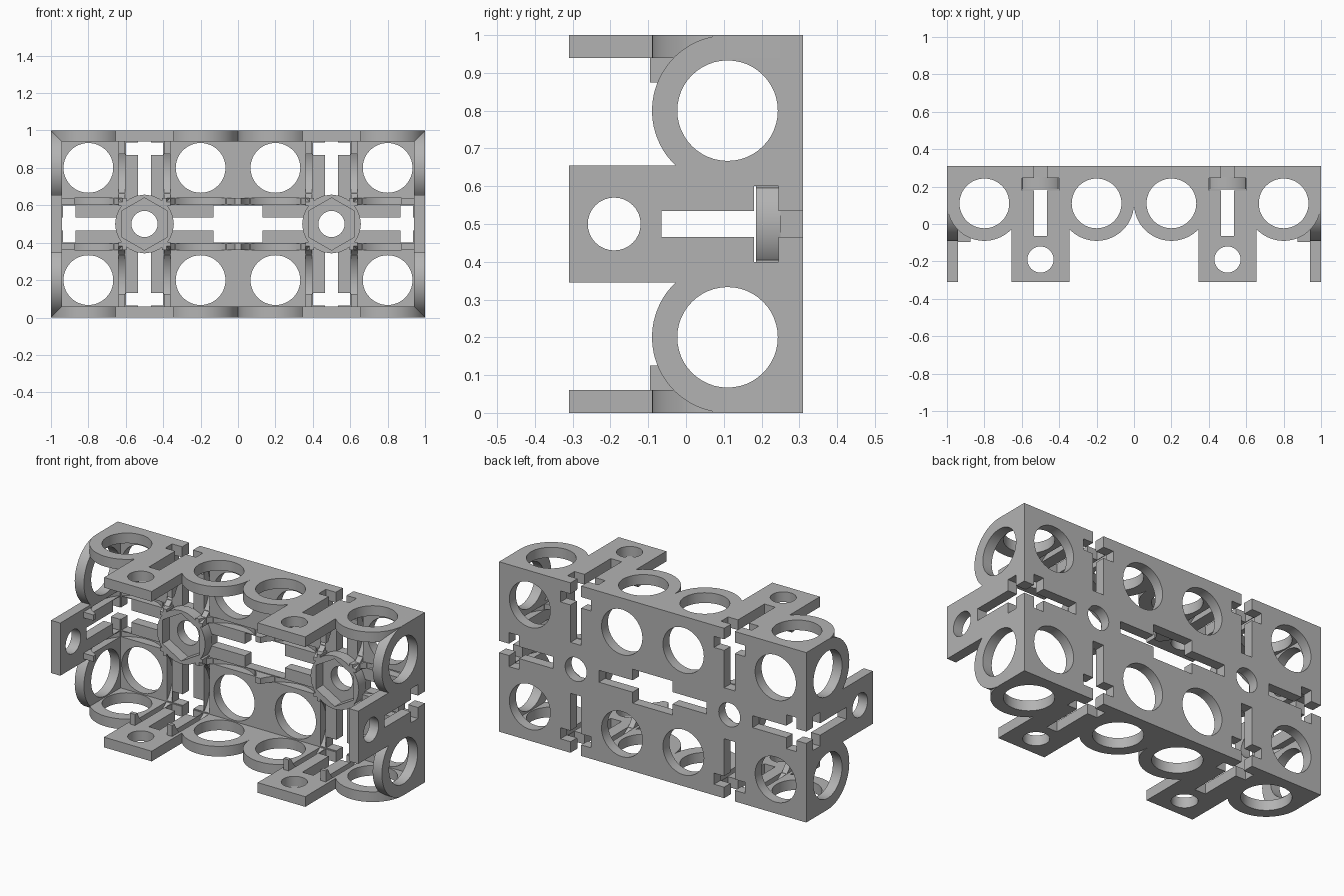
import bpy, bmesh, math
from mathutils import Matrix, Vector

if "Cube" in bpy.data.objects:
    bpy.data.objects.remove(bpy.data.objects["Cube"])

grey = bpy.data.materials.new("light_grey")
grey.use_nodes = True
grey.diffuse_color = (0.45, 0.45, 0.45, 1)
grey.node_tree.nodes["Principled BSDF"].inputs["Base Color"].default_value = (0.45, 0.45, 0.45, 1)

THICK = 0.06
RISE = 0.065          # height of bosses and ribs above the inner surface
RING = 0.2            # outer radius of the corner rings
BAND = (0.104, 0.138)  # rib position to either side of a slot


def arc(cx, cy, r, a0=0, a1=360, n=48):
    full = a1 - a0 == 360
    steps = n if full else n + 1
    angles = [math.radians(a0 + (a1 - a0) * i / n) for i in range(steps)]
    return [(cx + r * math.cos(a), cy + r * math.sin(a)) for a in angles]


def prism(bm, points, low, high, matrix=Matrix()):
    """Extrude a flat outline between two heights."""
    bottom = [bm.verts.new(matrix @ Vector((x, y, low))) for x, y in points]
    top = [bm.verts.new(matrix @ Vector((x, y, high))) for x, y in points]
    n = len(points)
    bm.faces.new(bottom[::-1])
    bm.faces.new(top)
    for i in range(n):
        j = (i + 1) % n
        bm.faces.new((bottom[i], bottom[j], top[j], top[i]))


def make_object(name, bm):
    bmesh.ops.recalc_face_normals(bm, faces=bm.faces)
    mesh = bpy.data.meshes.new(name)
    bm.to_mesh(mesh)
    bm.free()
    obj = bpy.data.objects.new(name, mesh)
    bpy.context.collection.objects.link(obj)
    mesh.materials.append(grey)
    return obj


def cut(obj, cutter):
    cutter.hide_render = True
    mod = obj.modifiers.new("cut", 'BOOLEAN')
    mod.operation, mod.solver, mod.object = 'DIFFERENCE', 'EXACT', cutter
    mod.use_self = True
    graph = bpy.context.evaluated_depsgraph_get()
    mesh = bpy.data.meshes.new_from_object(obj.evaluated_get(graph))
    obj.modifiers.clear()
    obj.data = mesh
    bpy.data.objects.remove(cutter)


def turn(k):
    return Matrix.Rotation(k * math.pi / 2, 4, 'Z')


# Maps (along slot, height, sideways offset) into the panel's own space
EDGEWISE = Matrix(((0, 0, 1, 0), (1, 0, 0, 0), (0, 1, 0, 0), (0, 0, 0, 1)))


def slot_outline(start, wide_end):
    """T-shaped slot running from near the centre hole out past the edge."""
    tip = 0.1 if wide_end else 0.035
    half = [(0.035, start), (0.035, 0.37), (0.1, 0.37)]
    half += [(0.1, 0.52)] if wide_end else [(0.1, 0.435), (tip, 0.435), (tip, 0.52)]
    return half + [(-x, y) for x, y in reversed(half)]


def scoop_edge(height):
    return 0.3 - math.sqrt(RING ** 2 - (0.145 - height) ** 2)


def rib_outline():
    heights = [RISE * i / 5 for i in range(6)]
    return [(0.095, 0)] + [(scoop_edge(h), h) for h in heights] + [(0.095, RISE)]


def add_ribs(bm, k, far_end):
    """Scooped ribs on both sides of one slot."""
    for side in (-1, 1):
        lo, hi = sorted((side * BAND[0], side * BAND[1]))
        prism(bm, rib_outline(), lo, hi, turn(k) @ EDGEWISE)
        if far_end:
            mirrored = [(0.6 - a if a > 0.1 else 0.5, h) for a, h in rib_outline()]
            prism(bm, mirrored, lo, hi, turn(k) @ EDGEWISE)


def build_panel(name, matrix, outline, slots, ring_holes, inner=None):
    body = bmesh.new()
    prism(body, outline, -THICK, 0)
    panel = make_object(name, body)
    # Through holes and slots
    tool = bmesh.new()
    prism(tool, arc(0, 0, 0.07, n=32), -0.1, 0.1)
    for u, v in ring_holes:
        prism(tool, arc(u, v, 0.133), -0.1, 0.1)
    start = 0.15 if len(slots) > 1 else 0.125
    for k in slots:
        prism(tool, slot_outline(start, k == inner), -0.1, 0.1, turn(k))
        # Shallow curved grooves beside the slot
        for side in (-1, 1):
            lo, hi = sorted((side * BAND[0], side * BAND[1]))
            prism(tool, arc(0.3, 0.145, RING - 0.002), lo, hi, turn(k) @ EDGEWISE)
    cut(panel, make_object("panel_cutter", tool))
    panel.data.transform(matrix)
    # Ribs
    ribs = bmesh.new()
    for k in slots:
        add_ribs(ribs, k, k == inner)
    rib_obj = make_object(name + "_ribs", ribs)
    rib_obj.data.transform(matrix)
    parts = [panel, rib_obj]
    # Nut socket
    if len(slots) > 1:
        boss = bmesh.new()
        prism(boss, arc(0, 0, 0.157, n=24), 0, RISE)
        socket = make_object(name + "_socket", boss)
        tool = bmesh.new()
        prism(tool, arc(0, 0, 0.14, 30, 390, 6), -0.05, 0.1)
        cut(socket, make_object("socket_cutter", tool))
        socket.data.transform(matrix)
        parts.append(socket)
    for obj in parts:
        bm = bmesh.new()
        bm.from_mesh(obj.data)
        bmesh.ops.recalc_face_normals(bm, faces=bm.faces)
        bm.to_mesh(obj.data)
        bm.free()
        bpy.ops.object.select_all(action='DESELECT')
        obj.select_set(True)
        bpy.context.view_layer.objects.active = obj
        bpy.ops.object.shade_smooth_by_angle(angle=math.radians(30))


def frame(u, v, w, origin):
    m = Matrix((u, v, w)).transposed().to_4x4()
    m.translation = origin
    return m


# Outline of an edge panel: straight back, two round ears and a middle tab
ear = math.degrees(math.acos(-0.145 / RING))
edge_outline = [(0.5, 0.5), (-0.5, 0.5)]
edge_outline += [(x, 0.6 - y) for x, y in arc(-0.3, 0.3, RING, 180, 180 - ear, 28)]
edge_outline += [(-0.155, -0.12), (0.155, -0.12)]
edge_outline += [(x, 0.6 - y) for x, y in arc(0.3, 0.3, RING, ear, 0, 28)]
square = [(-0.5, -0.5), (0.5, -0.5), (0.5, 0.5), (-0.5, 0.5)]
edge_holes = [(-0.3, 0.3), (0.3, 0.3)]
four_holes = [(a, b) for a in (-0.3, 0.3) for b in (-0.3, 0.3)]

X, Y, Z = Vector((1, 0, 0)), Vector((0, 1, 0)), Vector((0, 0, 1))
for sign, side in ((-1, "right"), (1, "left")):
    x = sign * 0.5
    build_panel("back_panel_" + side, frame(X, Z, -Y, (x, 0.25, 0.5)),
                square, range(4), four_holes, inner=1 if sign > 0 else 3)
    build_panel("top_panel_" + side, frame(X, Y, -Z, (x, -0.19, 1 - THICK)),
                edge_outline, [0], edge_holes)
    build_panel("bottom_panel_" + side, frame(X, Y, Z, (x, -0.19, THICK)),
                edge_outline, [0], edge_holes)
    build_panel("end_panel_" + side, frame(Z, Y, -sign * X, (sign * (1 - THICK), -0.19, 0.5)),
                edge_outline, [0], edge_holes)
